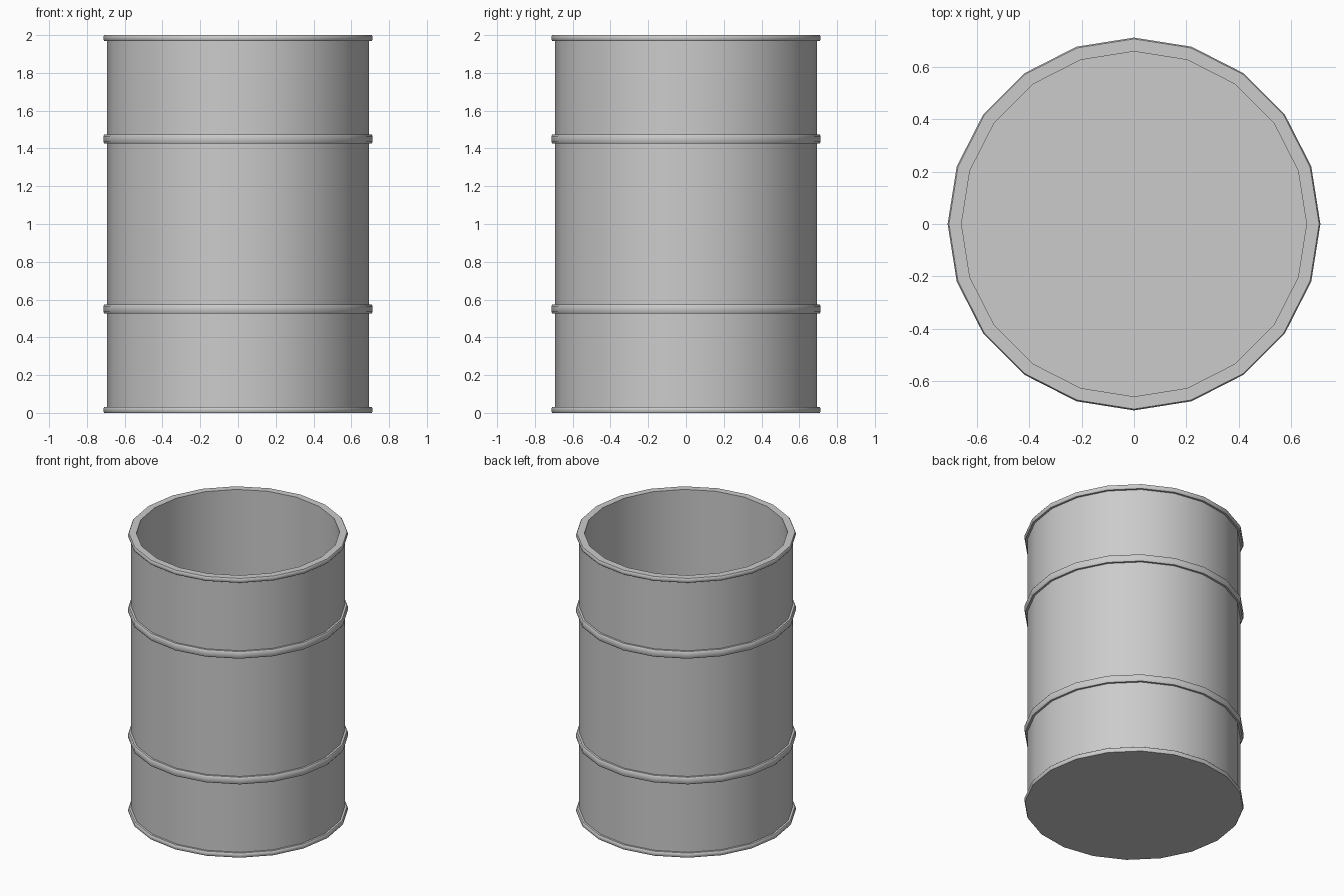
import bpy, bmesh, math

if "Cube" in bpy.data.objects:
    bpy.data.objects.remove(bpy.data.objects["Cube"])

SIDES = 20
R, RIM, INNER = 0.693, 0.713, 0.66


def lathe(name, profile):
    """Revolve (radius, z) points around z; zero radius closes to a pole."""
    bm = bmesh.new()
    rings = []
    for r, z in profile:
        if r == 0:
            rings.append([bm.verts.new((0, 0, z))] * SIDES)
        else:
            rings.append([bm.verts.new((r * math.cos(2 * math.pi * i / SIDES),
                                        r * math.sin(2 * math.pi * i / SIDES), z))
                          for i in range(SIDES)])
    for a, b in zip(rings, rings[1:]):
        for i in range(SIDES):
            j = (i + 1) % SIDES
            quad = list(dict.fromkeys((a[i], a[j], b[j], b[i])))
            bm.faces.new(quad)
    bmesh.ops.recalc_face_normals(bm, faces=bm.faces)
    mesh = bpy.data.meshes.new(name)
    bm.to_mesh(mesh)
    bm.free()
    obj = bpy.data.objects.new(name, mesh)
    bpy.context.collection.objects.link(obj)
    bpy.ops.object.select_all(action='DESELECT')
    obj.select_set(True)
    bpy.context.view_layer.objects.active = obj
    bpy.ops.object.shade_smooth_by_angle(angle=math.radians(40))
    return obj


def hoop(z):
    """Rounded raised band centred at height z."""
    return [(R, z - 0.025), (RIM - 0.006, z - 0.025), (RIM, z - 0.015),
            (RIM, z + 0.015), (RIM - 0.006, z + 0.025), (R, z + 0.025)]


# Open drum: base, bottom rim, two hoops, top rim, inner wall and floor
profile = [(0, 0), (RIM - 0.005, 0), (RIM, 0.008), (RIM, 0.024),
           (RIM - 0.006, 0.032), (R, 0.032)]
profile += hoop(0.55) + hoop(1.45)
profile += [(R, 1.968), (RIM - 0.006, 1.968), (RIM, 1.976), (RIM, 1.992),
            (RIM - 0.005, 2.0), (INNER, 2.0), (INNER, 0.03), (0, 0.03)]
lathe("barrel", profile)
